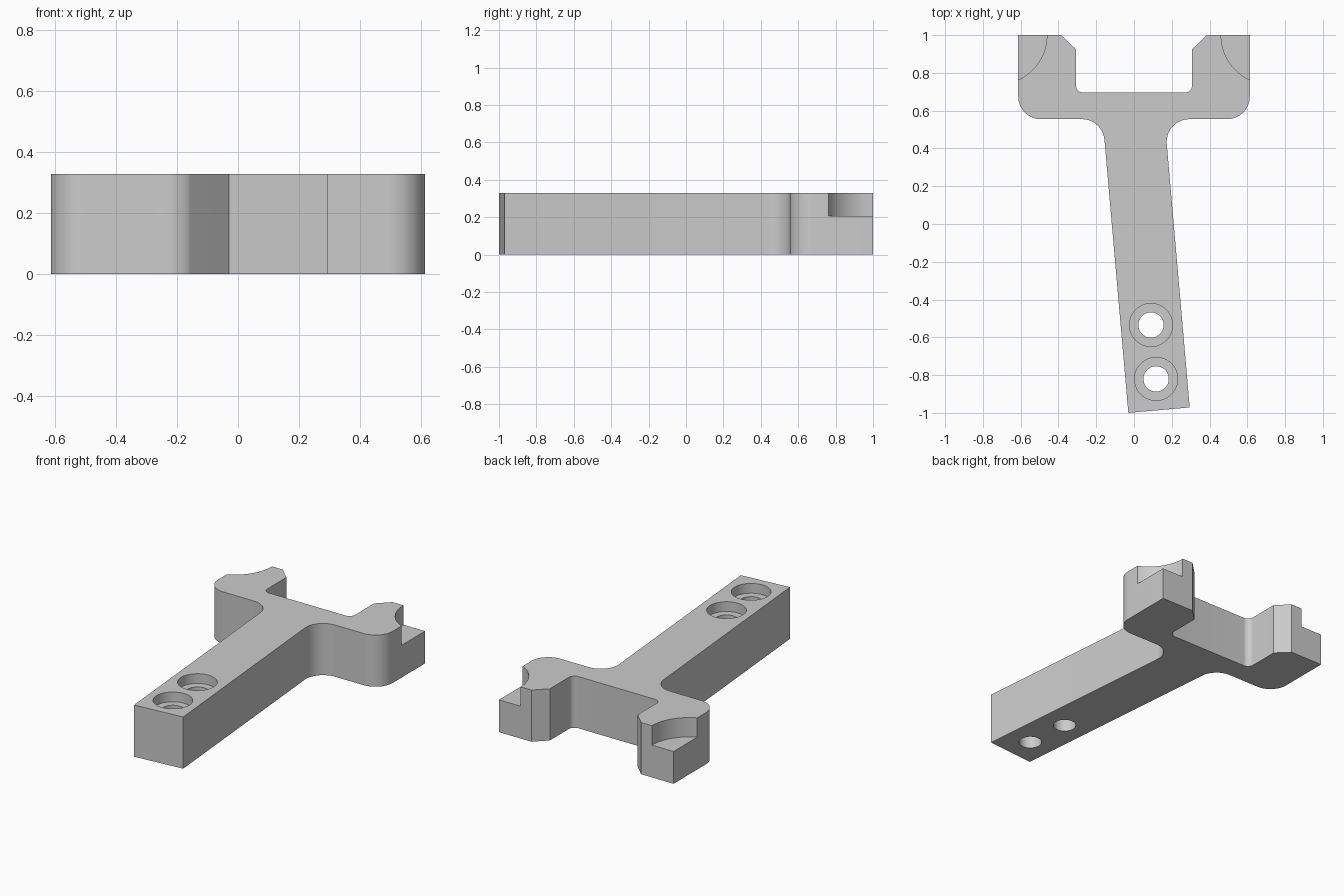
import bpy
import bmesh
import math
from mathutils import Vector

cube = bpy.data.objects.get("Cube")
if cube:
    bpy.data.objects.remove(cube, do_unlink=True)

THICK = 0.328

grey = bpy.data.materials.new("plain grey")
grey.use_nodes = True
grey.diffuse_color = (0.6, 0.6, 0.6, 1)
grey.node_tree.nodes["Principled BSDF"].inputs["Base Color"].default_value = (0.6, 0.6, 0.6, 1)


def fillet(prev, corner, nxt, radius, steps=14):
    """Points of a rounded corner, or the corner itself when radius is zero."""
    c = Vector(corner)
    if radius == 0:
        return [c]
    a = (Vector(prev) - c).normalized()
    b = (Vector(nxt) - c).normalized()
    half = a.angle(b) / 2
    centre = c + (a + b).normalized() * radius / math.sin(half)
    reach = radius / math.tan(half)
    start, end = c + a * reach - centre, c + b * reach - centre
    sweep = start.angle(end)
    points = []
    for i in range(steps + 1):
        t = i / steps
        p = start * math.sin((1 - t) * sweep) + end * math.sin(t * sweep)
        points.append(centre + p / math.sin(sweep))
    return points


def extrude_outline(name, corners, height):
    count = len(corners)
    outline = []
    for i, (x, y, r) in enumerate(corners):
        outline += fillet(corners[i - 1][:2], (x, y), corners[(i + 1) % count][:2], r)
    bm = bmesh.new()
    face = bm.faces.new([bm.verts.new((p.x, p.y, 0)) for p in outline])
    top = bmesh.ops.extrude_face_region(bm, geom=[face])["geom"]
    verts = [g for g in top if isinstance(g, bmesh.types.BMVert)]
    bmesh.ops.translate(bm, verts=verts, vec=(0, 0, height))
    bmesh.ops.recalc_face_normals(bm, faces=bm.faces)
    mesh = bpy.data.meshes.new(name)
    bm.to_mesh(mesh)
    bm.free()
    obj = bpy.data.objects.new(name, mesh)
    bpy.context.collection.objects.link(obj)
    mesh.materials.append(grey)
    return obj


def cut_cylinder(target, x, y, radius, low, high=THICK + 0.1, sides=64):
    bpy.ops.mesh.primitive_cylinder_add(vertices=sides, radius=radius, depth=high - low,
                                        location=(x, y, (low + high) / 2))
    cutter = bpy.context.object
    cutter.name = "round_cutter"
    cutter.hide_render = True
    cutter.data.materials.append(grey)
    mod = target.modifiers.new("round cut", 'BOOLEAN')
    mod.operation = 'DIFFERENCE'
    mod.solver = 'EXACT'
    mod.object = cutter
    bpy.context.view_layer.objects.active = target
    bpy.ops.object.modifier_apply(modifier=mod.name)
    bpy.data.objects.remove(cutter, do_unlink=True)


# Fork prong corners (x, y, fillet radius), from the neck round to the inner root
prong = [(0.613, 0.555, 0.12), (0.613, 1.0, 0), (0.385, 1.0, 0),
         (0.308, 0.925, 0), (0.308, 0.695, 0.04)]
mirrored = [(-x, y, r) for x, y, r in reversed(prong)]

# Slanted handle joined to the symmetric fork
handle_left = [(-0.166, 0.555, 0.12), (-0.03, -1.0, 0)]
handle_right = [(0.295, -0.971, 0), (0.162, 0.555, 0.12)]
body = extrude_outline("forked_bracket", handle_left + handle_right + prong + mirrored, THICK)

# Counterbored screw holes in the handle
for x, y in ((0.09, -0.535), (0.117, -0.82)):
    cut_cylinder(body, x, y, 0.114, THICK - 0.062)
    cut_cylinder(body, x, y, 0.067, -0.1)

# Curved recesses at the outer prong tips
for side in (-1, 1):
    cut_cylinder(body, side * 0.722, 1.0, 0.261, 0.205, sides=96)

# Smooth fillets and bores, crisp edges elsewhere
bpy.ops.object.select_all(action='DESELECT')
body.select_set(True)
bpy.context.view_layer.objects.active = body
bpy.ops.object.shade_smooth_by_angle(angle=math.radians(30))
